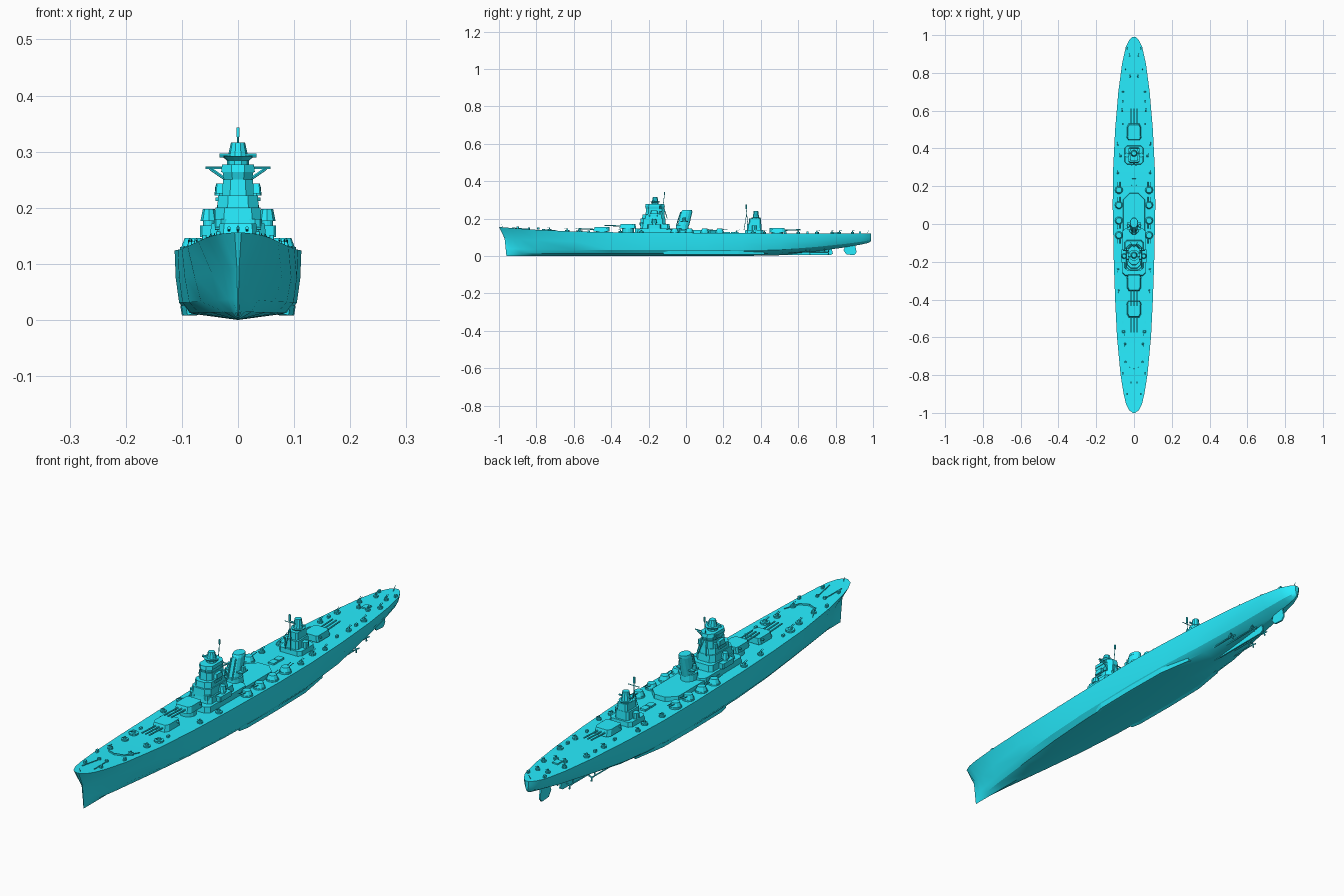
import bpy, bmesh, math
from mathutils import Vector

paint = bpy.data.materials.new("cyan_paint")
paint.diffuse_color = (0.02, 0.85, 1.0, 1)


def make(name, verts, faces):
    me = bpy.data.meshes.new(name)
    me.from_pydata(verts, [], faces)
    me.materials.append(paint)
    bm = bmesh.new()
    bm.from_mesh(me)
    bmesh.ops.recalc_face_normals(bm, faces=bm.faces)
    bm.to_mesh(me)
    bm.free()
    ob = bpy.data.objects.new(name, me)
    bpy.context.collection.objects.link(ob)
    return ob


def loft(name, rings):
    n = len(rings[0])
    verts = [p for r in rings for p in r]
    faces = [(i * n + j, i * n + (j + 1) % n, (i + 1) * n + (j + 1) % n, (i + 1) * n + j)
             for i in range(len(rings) - 1) for j in range(n)]
    faces += [tuple(range(n)), tuple(range(len(verts) - n, len(verts)))]
    return make(name, verts, faces)


def prism(name, outline, z0, z1, top=1.0, dy=0.0):
    """Vertical prism; the top is scaled about the outline centre and shifted in y."""
    cx = sum(p[0] for p in outline) / len(outline)
    cy = sum(p[1] for p in outline) / len(outline)
    upper = [(cx + (x - cx) * top, cy + (y - cy) * top + dy, z1) for x, y in outline]
    return loft(name, [[(x, y, z0) for x, y in outline], upper])


def house(name, x, y0, y1, half, z0, z1, top=1.0, dy=0.0, cut=0.25):
    """Deckhouse block with chamfered corners."""
    c = min(half, (y1 - y0) / 2) * cut
    o = [(half, y0 + c), (half, y1 - c), (half - c, y1), (c - half, y1),
         (-half, y1 - c), (-half, y0 + c), (c - half, y0), (half - c, y0)]
    return prism(name, [(x + a, b) for a, b in o], z0, z1, top, dy)


def drum(name, x, y, r, z0, z1, top=1.0, n=12, ys=1.0, dy=0.0):
    o = [(x + r * math.cos(2 * math.pi * i / n), y + ys * r * math.sin(2 * math.pi * i / n)) for i in range(n)]
    return prism(name, o, z0, z1, top, dy)


def rod(name, p, q, r, n=6):
    p, q = Vector(p), Vector(q)
    d = (q - p).normalized()
    u = d.orthogonal().normalized()
    v = d.cross(u)
    ring = [r * (math.cos(2 * math.pi * i / n) * u + math.sin(2 * math.pi * i / n) * v) for i in range(n)]
    return loft(name, [[p + o for o in ring], [q + o for o in ring]])


def plate(name, x, pts, t):
    """Thin fin in the y-z plane."""
    return loft(name, [[(x - t, y, z) for y, z in pts], [(x + t, y, z) for y, z in pts]])


# Hull: y, half widths at deck, middle, low side and bilge, keel z, deck z
stations = [
    (-1.0, .006, .002, .001, .001, 0, .156), (-.985, .027, .006, .004, .003, 0, .154),
    (-.95, .043, .015, .009, .006, 0, .151), (-.9, .055, .026, .018, .012, 0, .147),
    (-.8, .071, .047, .036, .024, 0, .14), (-.6, .09, .078, .066, .048, 0, .131),
    (-.4, .1, .095, .087, .07, 0, .127), (-.2, .107, .105, .099, .084, 0, .125),
    (.1, .113, .111, .105, .092, 0, .124), (.3, .11, .108, .101, .085, 0, .122),
    (.5, .1, .097, .085, .062, .004, .121), (.7, .083, .079, .06, .034, .025, .12),
    (.85, .063, .058, .042, .02, .046, .12), (.94, .043, .038, .027, .012, .062, .12),
    (.975, .024, .021, .016, .008, .07, .12), (.99, .008, .007, .005, .003, .08, .12)]
rings = []
for y, *widths, zk, zd in stations:
    rake = max(0, 1 - (y + 1) / .2)
    half = [(w, y + s * rake, zk + h * (zd - zk)) for w, h, s in
            zip(widths, (1, .6, .25, .1), (0, .03, .036, .038))]
    rings.append(half + [(0, y + .04 * rake, zk)] + [(-a, b, c) for a, b, c in reversed(half)])
hull = loft("hull", rings)
bpy.context.view_layer.objects.active = hull
hull.select_set(True)
bpy.ops.object.shade_smooth_by_angle(angle=math.radians(25))

# Underwater fittings
plate("skeg", 0, [(.4, .004), (.77, .004), (.785, .012), (.78, .038), (.4, .015)], .003)
plate("rudder", 0, [(.85, .05), (.842, .03), (.858, .008), (.9, .005), (.912, .02), (.905, .056)], .003)
for s in (-1, 1):
    loft("bilge_keel", [[(s * (x - .012), y, .012), (s * x, y, .008), (s * (x + .003), y, .026)]
                        for y, x in ((-.12, .09), (-.08, .098), (.1, .1), (.28, .097), (.42, .074))])
    for x, y0, y1 in ((.052, .42, .66), (.026, .5, .76)):
        rod("propeller_shaft", (s * x, y0, .02), (s * x, y1, .022), .0025)
        rod("shaft_strut", (s * x, y1 - .02, .022), (s * x * .9, y1 - .02, .06), .0025)
        for k in range(3):
            a = k * 2.094 + .5
            rod("propeller_blade", (s * x, y1, .022),
                (s * x + .014 * math.cos(a), y1 + .003, .022 + .014 * math.sin(a)), .003, 4)


# Main gun turrets: d is the barrel direction along y
def main_turret(y, z, d):
    drum("barbette", 0, y, .031, .115, z, n=16)
    o = [(-.027, .046), (.027, .046), (.036, .03), (.036, -.034), (.03, -.042),
         (-.03, -.042), (-.036, -.034), (-.036, .03)]
    prism("turret_house", [(a, y + d * b) for a, b in o], z, z + .024, .9, -d * .003)
    for x in (-.016, 0, .016):
        rod("main_barrel", (x, y + d * .035, z + .012), (x, y + d * .125, z + .016), .003, 8)
    rod("rangefinder", (-.041, y - d * .025, z + .016), (.041, y - d * .025, z + .016), .004)


main_turret(-.45, .13, -1)
main_turret(-.31, .148, -1)
main_turret(.487, .125, 1)

# Midships deckhouses
house("forward_deckhouse", 0, -.275, -.02, .062, .12, .148, .97)
house("funnel_deckhouse", 0, -.08, .165, .058, .12, .14, .98, cut=.6)
house("bridge_base", 0, -.245, -.085, .05, .148, .172, .95)

# Bridge tower
house("bridge_lower", 0, -.245, -.108, .042, .17, .2, .96, cut=.4)
house("bridge_middle", 0, -.235, -.112, .037, .2, .222, .95, cut=.5)
house("bridge_wing", 0, -.2, -.15, .04, .212, .218)
house("bridge_upper", 0, -.216, -.114, .028, .222, .25, .96, cut=.5)
house("lookout_flare", 0, -.214, -.118, .025, .25, .264, 1.1, cut=.6)
house("lookout_deck", 0, -.218, -.114, .03, .264, .277, .95, cut=.6)
drum("tower_neck", 0, -.165, .02, .275, .288, 1, 10)
drum("director_platform", 0, -.165, .018, .283, .292, 1.65, 10)
drum("director", 0, -.165, .018, .292, .316, .7, 10)
rod("main_rangefinder", (-.033, -.172, .293), (.033, -.172, .293), .004)
rod("yardarm", (-.058, -.14, .271), (.058, -.14, .271), .0022)
rod("fore_mast", (0, -.125, .25), (0, -.115, .33), .0015)
house("mast_radar", 0, -.118, -.112, .003, .326, .343)
for s in (-1, 1):
    rod("yard_brace", (s * .024, -.14, .252), (s * .05, -.14, .27), .003)
    house("wing_deckhouse", s * .054, -.205, -.135, .014, .148, .168)
    drum("wing_director_stand", s * .052, -.17, .01, .165, .178)
    drum("wing_director", s * .052, -.17, .015, .176, .198, .7, 8)
    drum("searchlight", s * .033, -.135, .009, .222, .24, .8, 8)
    house("side_sponson", s * .032, -.19, -.15, .009, .225, .243, .8)
    rod("mast_leg", (s * .018, -.1, .2), (0, -.123, .27), .002)
    drum("bridge_gun_tub", s * .03, -.235, .012, .16, .18, 1.1, 8)

# Raked funnel
drum("funnel_base", 0, -.02, .03, .138, .165, .95, 14, 1.2)
drum("funnel", 0, -.015, .022, .16, .238, .95, 14, 1.45, .02)
drum("funnel_cap", 0, .004, .0225, .236, .247, .9, 14, 1.3, .003)
for s in (-1, 1):
    rod("steam_pipe", (s * .01, -.052, .16), (s * .01, -.028, .235), .003)
    house("searchlight_platform", s * .024, -.03, .01, .014, .183, .188)
    drum("funnel_searchlight", s * .03, -.01, .009, .188, .205, .8, 8)

# Aft control tower
house("aft_deckhouse", 0, .315, .415, .05, .115, .14, .96)
house("aft_tower_lower", 0, .325, .405, .03, .14, .172, .95)
house("aft_tower_upper", 0, .335, .402, .022, .172, .2, .95)
drum("aft_platform", 0, .374, .022, .197, .205, 1.2, 10)
drum("aft_director", 0, .374, .018, .205, .24, .7, 10)
rod("aft_rangefinder", (-.03, .374, .218), (.03, .374, .218), .0035)
rod("aft_mast", (0, .33, .17), (0, .322, .252), .0015)
house("aft_radar", 0, .319, .325, .004, .25, .274)
rod("aft_yardarm", (-.025, .325, .242), (.025, .325, .242), .0015)
for s in (-1, 1):
    drum("aft_gun_tub", s * .038, .365, .012, .14, .163, 1.05, 8)
    rod("aft_mast_leg", (s * .012, .31, .14), (0, .324, .225), .0015)

# Secondary twin turrets along both sides
for s in (-1, 1):
    for y, d in ((-.06, -1), (.018, -1), (.1, 1), (.18, 1)):
        x = s * .08
        drum("secondary_base", x, y, .023, .115, .13, 1, 12)
        drum("secondary_turret", x, y, .021, .13, .146, .72, 10)
        for o in (-.006, .006):
            rod("secondary_barrel", (x + o, y, .139), (x + o, y + d * .043, .144), .0016)

# Light gun tubs on deck: x, y, radius, deck z
tubs = [(.055, -.57, .017, .13), (.048, -.635, .012, .132), (.045, -.73, .01, .136),
        (.085, -.24, .012, .125), (.08, -.35, .01, .126), (.085, .27, .011, .122),
        (.072, .36, .012, .122), (.085, .42, .009, .121), (.062, .6, .01, .121),
        (.058, .7, .011, .12), (.02, .78, .008, .12), (.045, .82, .009, .12), (.022, .89, .008, .12)]
for x, y, r, z in tubs:
    d = -1 if y < .1 else 1
    for s in (-1, 1):
        drum("gun_tub", s * x, y, r, z - .008, z + .007, 1.05, 10)
        house("gun_mount", s * x, y - r * .4, y + r * .4, r * .45, z + .006, z + .015, .7)
        for o in (-.003, .003):
            rod("light_barrel", (s * x + o, y, z + .012), (s * x + o, y + d * r * 1.4, z + .018), .001, 4)

# Breakwater, anchor gear, hatches and staffs
for s in (-1, 1):
    loft("breakwater", [[(s * x, y, .128), (s * x, y + .004, .128), (s * x, y + .003, h), (s * x, y, h)]
                        for x, y, h in ((0, -.77, .145), (.035, -.757, .143), (.062, -.7, .138))])
    drum("capstan", s * .016, -.84, .007, .135, .151, .8, 8)
    rod("anchor_chain", (s * .016, -.84, .144), (s * .026, -.93, .151), .002, 4)
    for y in (-.9, -.79, -.52, .53, .65, .93):
        x = .035 if abs(y) > .85 else .06
        z = .119 + max(0, (-y - .4) * .056)
        house("deck_bollard", s * x, y - .006, y + .006, .004, z, z + .011)
for y, z in ((.8, .114), (.22, .118), (.255, .118)):
    house("deck_hatch", 0, y - .016, y + .016, .013, z, z + .011, .95, cut=.1)
rod("jack_staff", (0, -.98, .15), (0, -.985, .168), .001, 4)
rod("ensign_staff", (0, .965, .118), (0, .98, .14), .001, 4)
